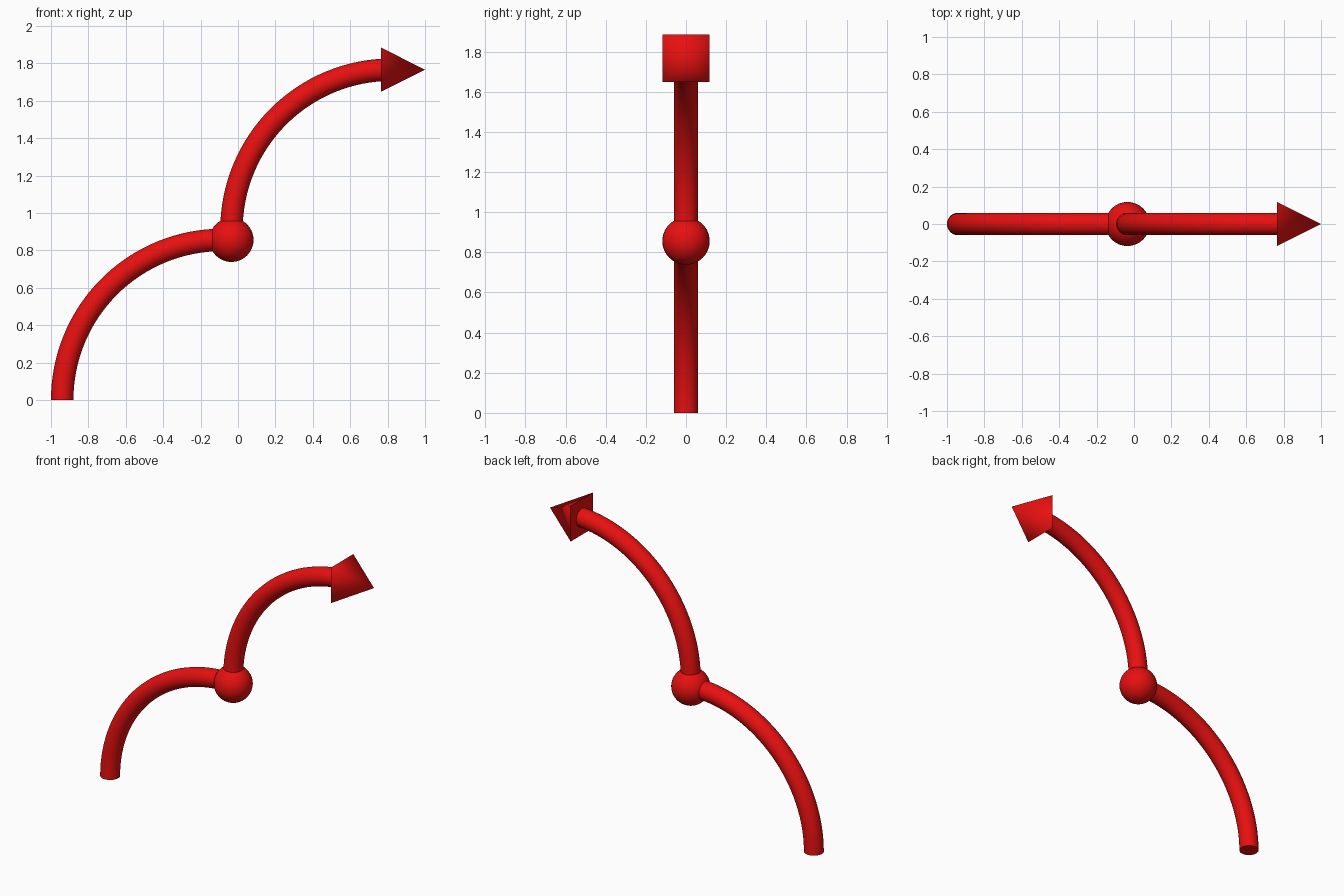
import bpy, bmesh, math
from mathutils import Matrix

if "Cube" in bpy.data.objects:
    bpy.data.objects.remove(bpy.data.objects["Cube"])

red = bpy.data.materials.new("red")
red.diffuse_color = (0.8, 0.005, 0.005, 1)
red.use_nodes = True
red.node_tree.nodes["Principled BSDF"].inputs["Base Color"].default_value = red.diffuse_color

R, TUBE = 0.856, 0.06      # bend radius, tube radius
JOINT_X, JOINT_Z = -0.035, 0.856


def add_object(name, bm):
    bmesh.ops.recalc_face_normals(bm, faces=bm.faces)
    mesh = bpy.data.meshes.new(name)
    bm.to_mesh(mesh)
    bm.free()
    mesh.materials.append(red)
    obj = bpy.data.objects.new(name, mesh)
    bpy.context.collection.objects.link(obj)
    return obj


def quarter_bend(name, cx, cz, steps=32, sides=32):
    """Capped round tube from pointing up to pointing right."""
    bm = bmesh.new()
    rings = []
    for i in range(steps + 1):
        a = math.pi - math.pi / 2 * i / steps
        ring = []
        for j in range(sides):
            t = 2 * math.pi * j / sides
            r = R + TUBE * math.cos(t)
            ring.append(bm.verts.new((cx + r * math.cos(a), TUBE * math.sin(t), cz + r * math.sin(a))))
        rings.append(ring)
    for a, b in zip(rings, rings[1:]):
        for j in range(sides):
            k = (j + 1) % sides
            bm.faces.new((a[j], a[k], b[k], b[j])).smooth = True
    for ring in (rings[0], rings[-1]):
        cap = bm.faces.new(ring)
        for e in cap.edges:
            e.smooth = False
    return add_object(name, bm)


# Two bent shafts
quarter_bend("lower_shaft", -0.94 + R, 0)
quarter_bend("upper_shaft", JOINT_X + R, JOINT_Z + 0.054)

# Ball joint
bm = bmesh.new()
bmesh.ops.create_uvsphere(bm, u_segments=32, v_segments=20, radius=0.118,
                          matrix=Matrix.Translation((JOINT_X, 0, JOINT_Z)))
for f in bm.faces:
    f.smooth = True
add_object("ball_joint", bm)

# Four-sided arrow head pointing right, soft-shaded sides and crisp base
bm = bmesh.new()
turn = Matrix.Rotation(math.pi / 2, 4, 'Y') @ Matrix.Rotation(math.pi / 4, 4, 'Z')
bmesh.ops.create_cone(bm, cap_ends=True, segments=4, radius1=0.118 * math.sqrt(2), radius2=0,
                      depth=0.235, matrix=Matrix.Translation((0.8825, 0, 1.766)) @ turn)
bmesh.ops.remove_doubles(bm, verts=bm.verts, dist=1e-5)
for f in bm.faces:
    f.smooth = len(f.verts) == 3
    if len(f.verts) == 4:
        for e in f.edges:
            e.smooth = False
add_object("arrow_head", bm)
